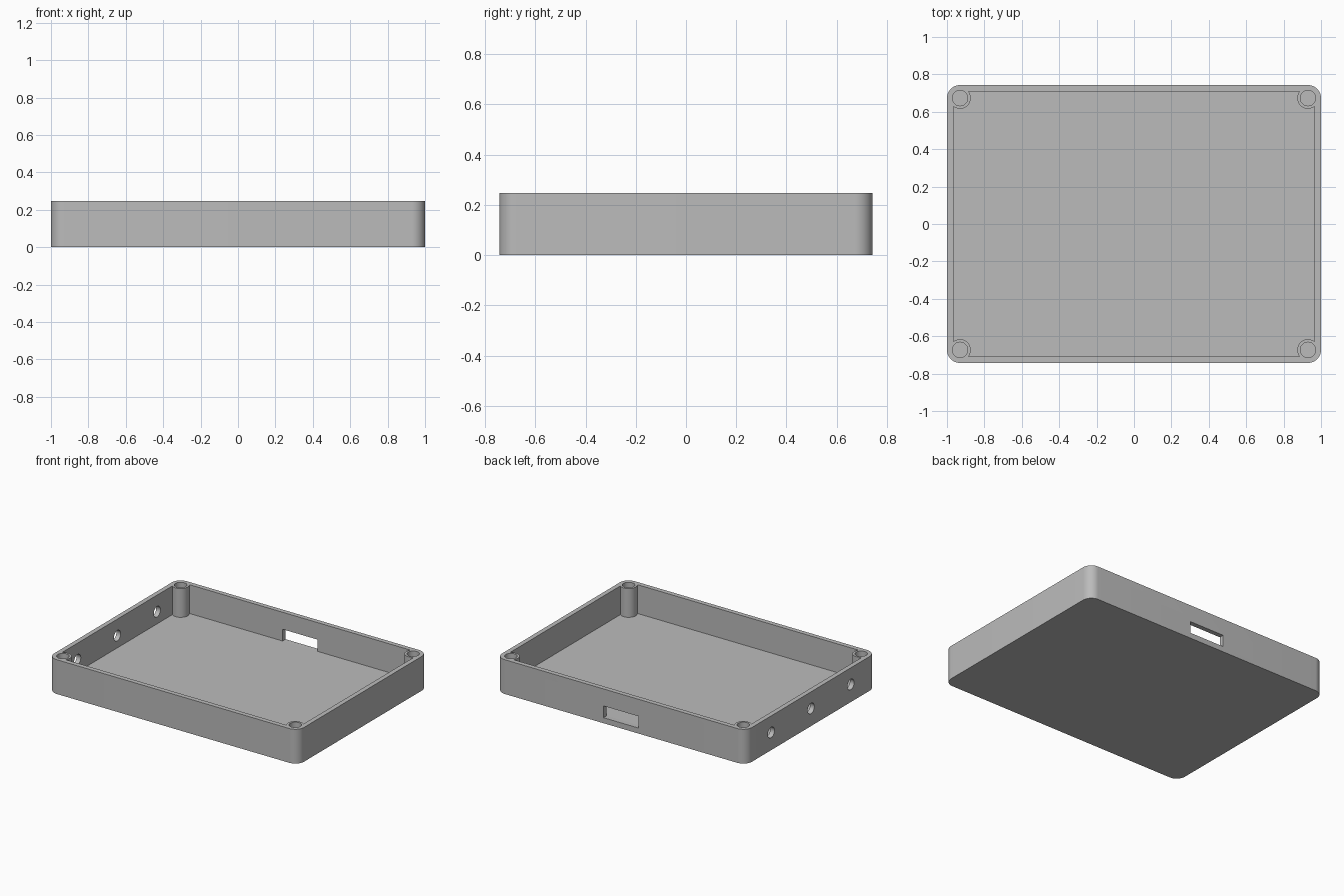
import bpy, bmesh, math
from mathutils import Matrix

if "Cube" in bpy.data.objects:
    bpy.data.objects.remove(bpy.data.objects["Cube"], do_unlink=True)

HX, HY, TOP = 1.0, 0.743, 0.248     # half width, half depth, height
WALL, FLOOR, CORNER = 0.034, 0.04, 0.07
PX, PY = HX - CORNER, HY - CORNER   # screw post centres

grey = bpy.data.materials.new("plain grey")
grey.use_nodes = True
colour = (0.5, 0.5, 0.5, 1)
grey.diffuse_color = colour
grey.node_tree.nodes["Principled BSDF"].inputs["Base Color"].default_value = colour


def make_object(name, bm):
    bmesh.ops.recalc_face_normals(bm, faces=bm.faces[:])
    mesh = bpy.data.meshes.new(name)
    bm.to_mesh(mesh)
    bm.free()
    mesh.materials.append(grey)
    obj = bpy.data.objects.new(name, mesh)
    bpy.context.collection.objects.link(obj)
    return obj


def rounded_block(name, hx, hy, radius, z0, z1, steps=12):
    """Upright block with rounded vertical corners."""
    bm = bmesh.new()
    ring = []
    for q, (sx, sy) in enumerate([(1, 1), (-1, 1), (-1, -1), (1, -1)]):
        for i in range(steps + 1):
            a = (q + i / steps) * math.pi / 2
            ring.append(bm.verts.new((sx * (hx - radius) + radius * math.cos(a),
                                      sy * (hy - radius) + radius * math.sin(a), z0)))
    base = bm.faces.new(ring)
    new = bmesh.ops.extrude_face_region(bm, geom=[base], use_keep_orig=True)["geom"]
    bmesh.ops.translate(bm, vec=(0, 0, z1 - z0),
                        verts=[v for v in new if isinstance(v, bmesh.types.BMVert)])
    return make_object(name, bm)


def cylinder(name, centre, radius, length, along_x=False):
    bm = bmesh.new()
    turn = Matrix.Rotation(math.pi / 2, 4, "Y") if along_x else Matrix.Identity(4)
    bmesh.ops.create_cone(bm, cap_ends=True, segments=48, radius1=radius, radius2=radius,
                          depth=length, matrix=Matrix.Translation(centre) @ turn)
    return make_object(name, bm)


def box(name, centre, size):
    bm = bmesh.new()
    bmesh.ops.create_cube(bm, size=1, matrix=Matrix.Translation(centre) @ Matrix.Diagonal((*size, 1)))
    return make_object(name, bm)


def combine(target, tool, operation):
    """Apply a boolean and discard the tool."""
    tool.hide_render = True
    mod = target.modifiers.new(tool.name, "BOOLEAN")
    mod.object, mod.operation, mod.solver = tool, operation, "EXACT"
    bpy.context.view_layer.update()
    result = bpy.data.meshes.new_from_object(
        target.evaluated_get(bpy.context.evaluated_depsgraph_get()))
    target.modifiers.clear()
    target.data = result
    bpy.data.objects.remove(tool, do_unlink=True)


# Open tray
tray = rounded_block("enclosure_tray", HX, HY, CORNER, 0, TOP)
combine(tray, rounded_block("cavity", HX - WALL, HY - WALL, CORNER - WALL, FLOOR, TOP + 0.1),
        "DIFFERENCE")

# Corner screw posts with blind holes
for sx in (-1, 1):
    for sy in (-1, 1):
        x, y = sx * PX, sy * PY
        base = FLOOR / 2
        combine(tray, cylinder("post", (x, y, (base + TOP) / 2), 0.057, TOP - base), "UNION")
        combine(tray, cylinder("screw_hole", (x, y, FLOOR + 0.15), 0.041, 0.3), "DIFFERENCE")

# Connector slot in the back wall
combine(tray, box("slot", (0, HY - WALL / 2, FLOOR + 0.0425), (0.28, 0.1, 0.085)), "DIFFERENCE")

# Three round holes in the -x wall
for y in (-0.455, 0, 0.455):
    combine(tray, cylinder("cable_hole", (-HX + WALL / 2, y, 0.128), 0.038, 0.1, True), "DIFFERENCE")

# Smooth the curves, keep the edges crisp
bpy.ops.object.select_all(action="DESELECT")
tray.select_set(True)
bpy.context.view_layer.objects.active = tray
bpy.ops.object.shade_smooth_by_angle(angle=math.radians(30))
